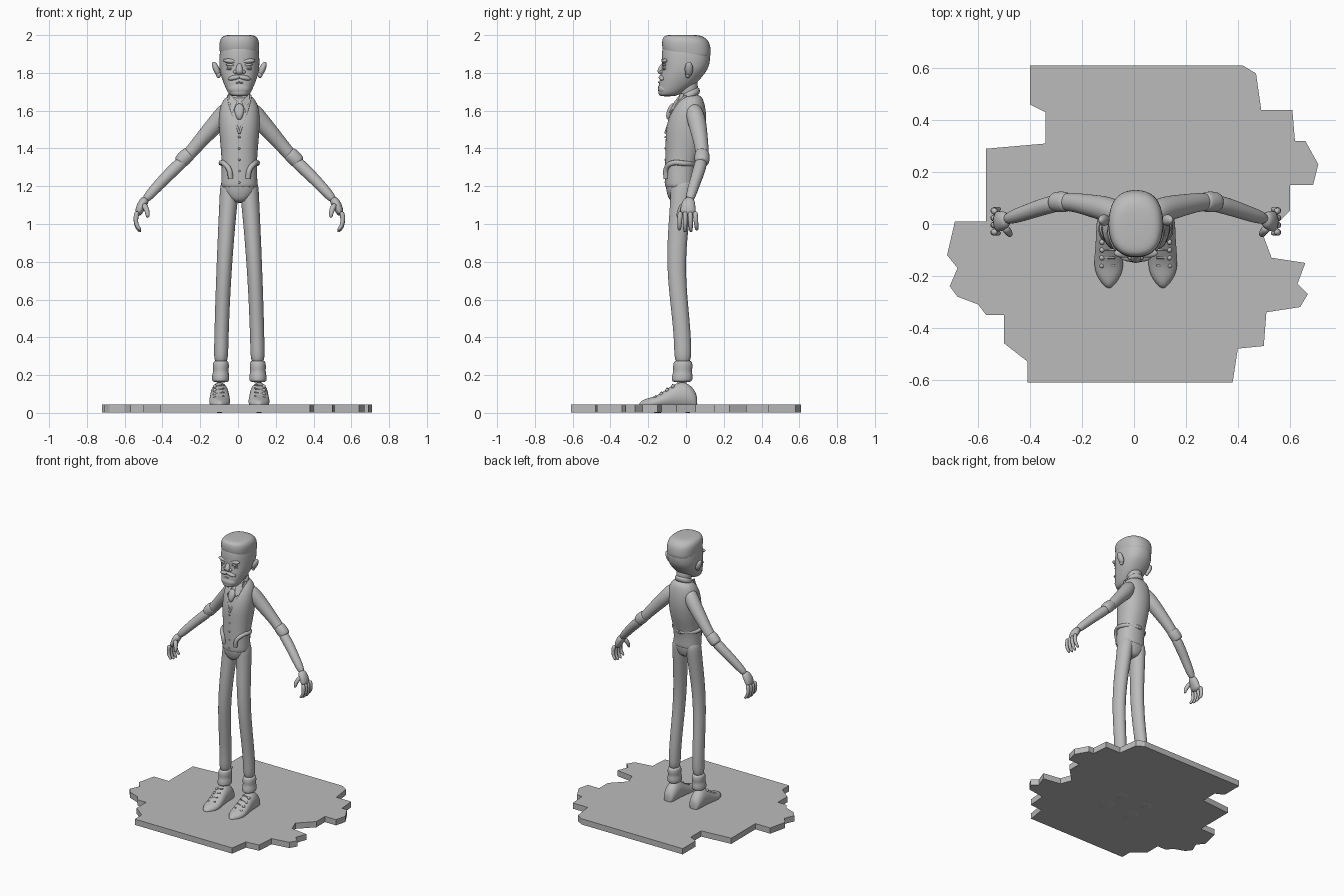
import bpy, bmesh, math
from mathutils import Vector, Matrix

cube = bpy.data.objects.get("Cube")
if cube:
    bpy.data.objects.remove(cube)

grey = bpy.data.materials.new("clay_grey")
grey.use_nodes = True
grey.diffuse_color = (.5, .5, .5, 1)
grey.node_tree.nodes["Principled BSDF"].inputs["Base Color"].default_value = grey.diffuse_color

BODY_X = .007  # the figure stands slightly off the plate's centre
UP, BACK = Vector((0, 0, 1)), Vector((0, 1, 0))


def finish(name, data, mirror=False, subdivisions=0):
    """Link an object, colour it and add its modifiers."""
    obj = bpy.data.objects.new(name, data)
    bpy.context.collection.objects.link(obj)
    data.materials.append(grey)
    obj.location.x = BODY_X
    if mirror:
        obj.modifiers.new("Mirror", "MIRROR").use_mirror_merge = False
    if subdivisions:
        subsurf = obj.modifiers.new("Subdivision", "SUBSURF")
        subsurf.levels = subsurf.render_levels = subdivisions
    return obj


def mesh_from(name, bm, smooth=True):
    bmesh.ops.recalc_face_normals(bm, faces=bm.faces)
    for face in bm.faces:
        face.smooth = smooth
    mesh = bpy.data.meshes.new(name)
    bm.to_mesh(mesh)
    bm.free()
    return mesh


def add_loft(bm, rings, axis=None, sides=16, power=2):
    """Skin rings of (x, y, z, radius, other radius), facing an axis or the path."""
    centres = [Vector(ring[:3]) for ring in rings]
    loops = []
    for i, ring in enumerate(rings):
        before, after = centres[max(i - 1, 0)], centres[min(i + 1, len(rings) - 1)]
        normal = axis or (after - before).normalized()
        reference = UP if abs(normal.y) > .9 else BACK
        side = reference.cross(normal).normalized()
        other = normal.cross(side)
        loop = []
        for k in range(sides):
            angle = math.tau * k / sides
            c, s = math.cos(angle), math.sin(angle)
            u = math.copysign(abs(c) ** (2 / power), c) * ring[3]
            v = math.copysign(abs(s) ** (2 / power), s) * ring[-1]
            loop.append(bm.verts.new(centres[i] + side * u + other * v))
        loops.append(loop)
    for low, high in zip(loops, loops[1:]):
        for k in range(sides):
            following = (k + 1) % sides
            bm.faces.new((low[k], low[following], high[following], high[k]))
    bm.faces.new(reversed(loops[0]))
    bm.faces.new(loops[-1])


def loft(name, rings, axis=None, mirror=False, **shape):
    bm = bmesh.new()
    add_loft(bm, rings, axis, **shape)
    return finish(name, mesh_from(name, bm), mirror, subdivisions=2)


def stack(name, levels, axis=UP, **shape):
    """A central part from levels of (z, y, half width, half depth)."""
    return loft(name, [(0, y, z, width, depth) for z, y, width, depth in levels], axis, **shape)


def balls(name, places, size, mirror=False, tilt=0):
    """Equal ellipsoids at several places."""
    bm = bmesh.new()
    for place in places:
        turn = Matrix.Rotation(tilt, 4, "Y") @ Matrix.Diagonal((*size, 1))
        bmesh.ops.create_uvsphere(bm, u_segments=16, v_segments=10, radius=1,
                                  matrix=Matrix.Translation(place) @ turn)
    return finish(name, mesh_from(name, bm), mirror)


def cord(name, points, radius, mirror=False):
    """A smooth round strap through the points."""
    curve = bpy.data.curves.new(name, "CURVE")
    curve.dimensions = "3D"
    curve.bevel_depth, curve.bevel_resolution = radius, 2
    curve.resolution_u, curve.use_fill_caps = 6, True
    spline = curve.splines.new("BEZIER")
    spline.bezier_points.add(len(points) - 1)
    for knot, point in zip(spline.bezier_points, points):
        knot.co = point
        knot.handle_left_type = knot.handle_right_type = "AUTO"
    return finish(name, curve, mirror)


def panel(name, corners, thickness, mirror=False):
    """A flat outline extruded by a thickness vector."""
    bm = bmesh.new()
    face = bm.faces.new([bm.verts.new(corner) for corner in corners])
    made = bmesh.ops.extrude_face_region(bm, geom=[face], use_keep_orig=True)["geom"]
    moved = [item for item in made if isinstance(item, bmesh.types.BMVert)]
    bmesh.ops.translate(bm, vec=thickness, verts=moved)
    return finish(name, mesh_from(name, bm, smooth=False), mirror)


# Ragged ground plate
outline = [(-.4, .61), (.42, .61), (.47, .58), (.49, .44), (.61, .44), (.62, .32), (.66, .32),
           (.71, .23), (.69, .15), (.6, .15), (.6, .05), (.5, -.05), (.53, -.13), (.66, -.15),
           (.63, -.23), (.67, -.27), (.64, -.32), (.51, -.34), (.5, -.47), (.4, -.48), (.38, -.61),
           (-.41, -.61), (-.41, -.53), (-.5, -.46), (-.5, -.35), (-.57, -.35), (-.6, -.31),
           (-.68, -.28), (-.71, -.24), (-.68, -.17), (-.72, -.12), (-.69, .01), (-.57, .01),
           (-.57, .29), (-.34, .31), (-.34, .43), (-.4, .46)]
plate = panel("ground_plate", [(x, y, .003) for x, y in outline], UP * .042)
plate.location.x = 0

# Shoes from heel to toe, with soles showing under the plate
SHOE_X, SHOE_BOTTOM = .104, .02
shoe_shape = [(.06, .08, .02), (.05, .12, .04), (0, .17, .05), (-.06, .16, .05),
              (-.15, .09, .06), (-.2, .08, .05), (-.25, .06, .01)]
loft("shoes", [(SHOE_X, y, (top + SHOE_BOTTOM) / 2, width, (top - SHOE_BOTTOM) / 2)
               for y, top, width in shoe_shape], -BACK, mirror=True)
for name, y, width, length in [("shoe_soles", -.15, .05, .07), ("shoe_heels", .01, .04, .045)]:
    loft(name, [(SHOE_X, y, z, width, length) for z in (0, .01, .04)], UP, mirror=True)
for i in range(4):
    inner = Vector((.08, -.07 - .03 * i, .15 - .02 * i))
    outer = inner + Vector((.05, 0, -.01))
    cord(f"shoe_lace_{i + 1}", [inner, outer], .004, mirror=True)
    balls(f"shoe_eyelet_{i + 1}", [outer], (.01, .01, .01), mirror=True)


# Trousers follow a gentle curve from hip to ankle
def leg_ring(z, extra=0):
    radius = .038 + .008 * z ** 3 + extra
    y = -.033 - .017 * math.sin(math.tau * (z - .55))
    return (.1 - .034 * z * z, y, z, radius, radius * 1.2)


loft("trouser_legs", [leg_ring(1.25 - .1 * i) for i in range(11)], UP, mirror=True)
loft("trouser_cuffs", [leg_ring(.28 - .02 * i, .004 * (i % 3 > 0) + .001 * i) for i in range(7)],
     UP, mirror=True)
stack("trouser_seat", [(1.11, -.03, .03, .05), (1.15, -.03, .08, .07), (1.2, -.03, .095, .08),
                       (1.26, -.03, .09, .08)], power=2.3)

# Waistcoat and its trims
stack("waistcoat", [(1.19, -.03, .095, .08), (1.2, -.03, .1, .083), (1.3, -.03, .093, .083),
                    (1.4, -.01, .1, .1), (1.5, 0, .11, .11), (1.58, .01, .11, .1),
                    (1.64, .02, .1, .08), (1.69, .03, .06, .05)], power=2.2)
cord("neckline_trim", [(.06, 0, 1.68), (.05, -.05, 1.63), (0, -.11, 1.48)], .006, mirror=True)
balls("waistcoat_buttons", [(0, -.108, 1.22 + .06 * i) for i in range(5)], (.006, .006, .006))
cord("waist_strap", [(0, .06, 1.315), (.09, 0, 1.32), (.08, -.08, 1.32), (.055, -.105, 1.29),
                     (.045, -.105, 1.24)], .014, mirror=True)

# Neck, collar and tie
stack("neck", [(1.64, .02, .05, .05), (1.7, .01, .05, .05), (1.78, .01, .06, .06)])
stack("collar", [(1.66, .02, .065, .06), (1.69, .02, .06, .06), (1.71, .015, .055, .055)],
      axis=Vector((0, -.4, 1)).normalized())
panel("collar_points", [(.01, -.06, 1.65), (.055, -.03, 1.69), (.055, -.05, 1.63),
                        (.035, -.09, 1.59)], BACK * .02, mirror=True)
stack("tie", [(1.64, -.07, .01, .01), (1.61, -.08, .035, .02), (1.57, -.09, .02, .02),
              (1.55, -.09, .01, .01)], sides=8)

# Arms with rolled sleeves
loft("sleeves", [(.05, .03, 1.62, .04), (.08, .045, 1.585, .05), (.12, .06, 1.535, .049),
                 (.17, .07, 1.48, .044), (.24, .085, 1.4, .036), (.29, .085, 1.34, .036)], mirror=True)
loft("sleeve_cuffs", [(.26, .085, 1.38, .034), (.27, .085, 1.37, .041), (.31, .085, 1.33, .041),
                      (.32, .085, 1.32, .03)], mirror=True)
loft("forearms", [(.28, .085, 1.35, .034), (.35, .07, 1.285, .034), (.42, .045, 1.215, .03),
                  (.51, .015, 1.115, .026)], mirror=True)

# Hands with four curled fingers and a thumb
bm = bmesh.new()
add_loft(bm, [(.49, .02, 1.14, .024, .028), (.52, .01, 1.1, .027, .04), (.54, .01, 1.04, .018, .045)])
curl = [(.54, 1.07), (.55, 1.03), (.545, .99), (.52, .965)]
for i in range(4):
    y, reach = -.03 + .026 * i, .01 * (i in (1, 2))
    add_loft(bm, [(x, y * (1 + .07 * k), z - reach * k / 3, .016 - .002 * k)
                  for k, (x, z) in enumerate(curl)], sides=8)
add_loft(bm, [(.51, -.01, 1.11, .02), (.485, -.035, 1.07, .015), (.485, -.045, 1.03, .01)], sides=8)
finish("hands", mesh_from("hands", bm), mirror=True, subdivisions=1)

# Head, with the hair only just proud of it
stack("head", [(1.675, -.1, .04, .04), (1.69, -.085, .06, .065), (1.74, -.045, .083, .1),
               (1.78, -.025, .098, .113), (1.82, -.005, .108, .125), (1.87, 0, .109, .132),
               (1.92, 0, .105, .13), (1.97, -.005, .09, .11)], power=2.3)
stack("hair", [(1.86, .02, .1, .11), (1.91, .005, .106, .13), (1.95, 0, .108, .13),
               (1.975, -.005, .104, .123), (1.995, -.015, .09, .105), (2.002, -.02, .06, .07)],
      power=2.4)
balls("ears", [(.122, .015, 1.82)], (.017, .022, .042), mirror=True, tilt=.4)
balls("ear_lobes", [(.11, .01, 1.79)], (.013, .014, .017), mirror=True)

# Face
balls("eyes", [(.043, -.107, 1.833)], (.022, .016, .014), mirror=True)
balls("upper_eyelids", [(.043, -.11, 1.842)], (.027, .018, .009), mirror=True, tilt=-.1)
balls("lower_eyelids", [(.043, -.108, 1.82)], (.025, .016, .006), mirror=True)
balls("brows", [(.045, -.112, 1.862)], (.04, .018, .013), mirror=True, tilt=-.1)
stack("nose", [(1.86, -.11, .014, .012), (1.835, -.126, .015, .016), (1.81, -.137, .024, .02),
               (1.79, -.13, .016, .012)], sides=8)
balls("nostrils", [(.02, -.125, 1.805)], (.013, .014, .011), mirror=True)
balls("moustache", [(.022, -.125, 1.775)], (.04, .02, .014), mirror=True, tilt=.2)
cord("mouth", [(0, -.146, 1.75), (.05, -.12, 1.74)], .004, mirror=True)
balls("chin_beard", [(0, -.115, 1.715)], (.058, .034, .036))
